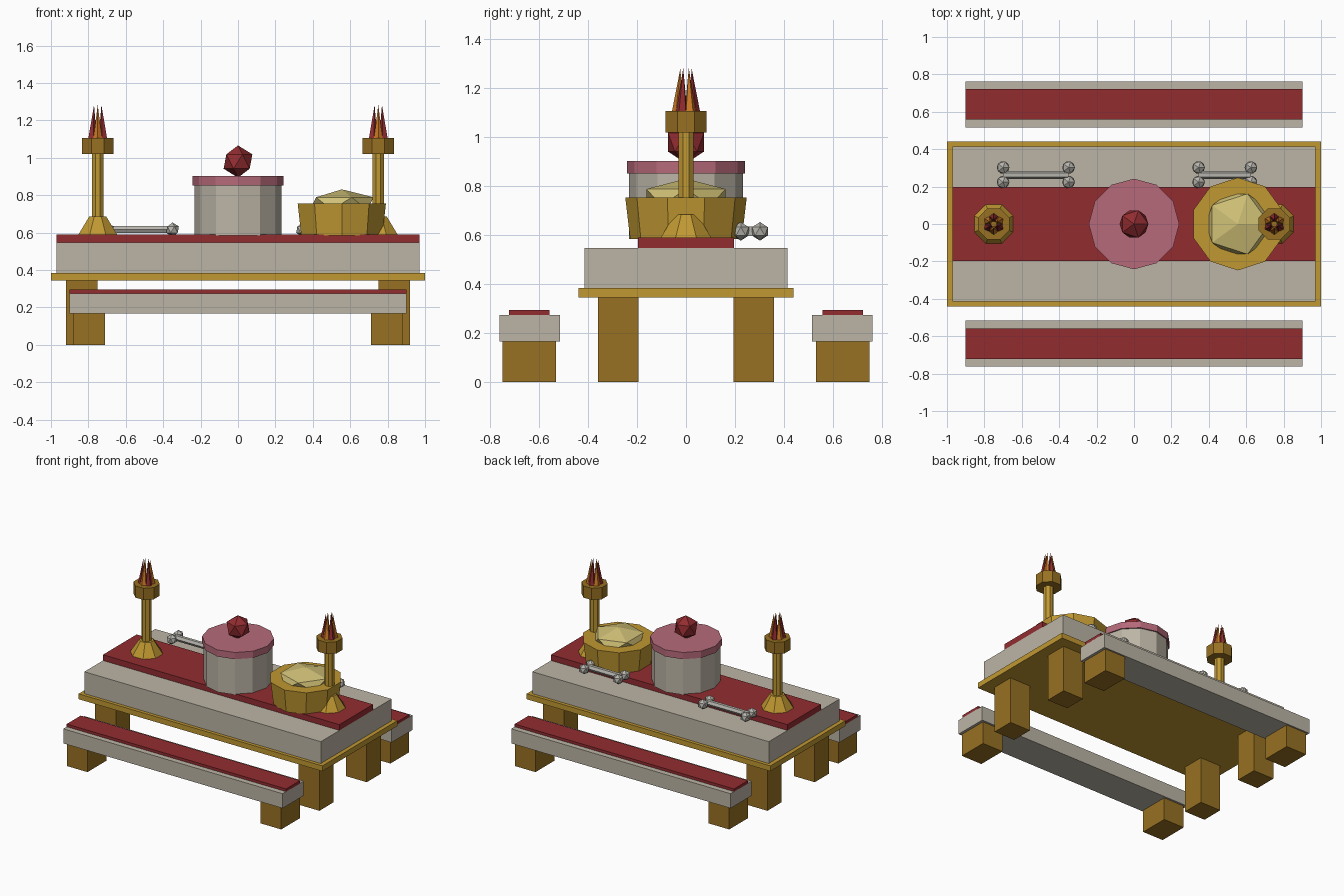
import bpy, math
from mathutils import Vector

old = bpy.data.objects.get("Cube")
if old:
    bpy.data.objects.remove(old, do_unlink=True)


def material(name, rgb):
    # sRGB 0-255 to linear
    lin = [((c / 255 + 0.055) / 1.055) ** 2.4 for c in rgb]
    m = bpy.data.materials.new(name)
    m.use_nodes = True
    m.diffuse_color = (*lin, 1)
    m.node_tree.nodes["Principled BSDF"].inputs["Base Color"].default_value = (*lin, 1)
    return m


RED = material("deep red", (146, 44, 48))
STONE = material("pale stone", (188, 181, 166))
GOLD = material("gold", (192, 152, 50))
BROWN = material("golden brown", (152, 113, 34))
PINK = material("dusty pink", (182, 106, 122))
CREAM = material("pale cream", (208, 192, 118))
ORANGE = material("flame orange", (205, 122, 36))
BONE = material("bone grey", (182, 180, 172))


def finish(name, mat):
    ob = bpy.context.object
    ob.name = name
    ob.data.materials.clear()
    ob.data.materials.append(mat)
    return ob


def box(name, mat, x, y, z):
    """Box from (min, max) pairs."""
    bpy.ops.mesh.primitive_cube_add(size=1, location=[sum(p) / 2 for p in (x, y, z)])
    ob = finish(name, mat)
    ob.scale = [p[1] - p[0] for p in (x, y, z)]
    return ob


def frustum(name, mat, x, y, z, r1, r2, sides, turn=0):
    """Tapered prism between the two heights in z."""
    bpy.ops.mesh.primitive_cone_add(vertices=sides, radius1=r1, radius2=r2, depth=z[1] - z[0],
                                    location=(x, y, sum(z) / 2), rotation=(0, 0, turn))
    return finish(name, mat)


def gem(name, mat, loc, r, flat=1):
    bpy.ops.mesh.primitive_ico_sphere_add(subdivisions=1, radius=r, location=loc)
    ob = finish(name, mat)
    ob.scale.z = flat
    return ob


# Table: legs, rim, slab and runner
for sx in (-1, 1):
    for sy in (-1, 1):
        box("table_leg", BROWN, sorted((sx * 0.75, sx * 0.92)), sorted((sy * 0.195, sy * 0.36)), (0, 0.345))
box("table_rim", GOLD, (-1, 1), (-0.44, 0.44), (0.345, 0.385))
box("table_slab", STONE, (-0.97, 0.97), (-0.415, 0.415), (0.385, 0.547))
box("table_runner", RED, (-0.97, 0.97), (-0.197, 0.197), (0.545, 0.59))

# Benches on both long sides
for sy in (-1, 1):
    for sx in (-1, 1):
        box("bench_leg", BROWN, sorted((sx * 0.71, sx * 0.88)), sorted((sy * 0.53, sy * 0.75)), (0, 0.17))
    box("bench_seat", STONE, (-0.9, 0.9), sorted((sy * 0.515, sy * 0.762)), (0.167, 0.275))
    box("bench_cushion", RED, (-0.9, 0.9), sorted((sy * 0.558, sy * 0.722)), (0.273, 0.295))

# Lidded pot
frustum("pot_body", STONE, 0, 0, (0.585, 0.855), 0.233, 0.233, 12)
frustum("pot_lid", PINK, 0, 0, (0.853, 0.903), 0.242, 0.242, 12)
gem("pot_knob", RED, (0, 0, 0.98), 0.086)

# Bowl with a mound of food
frustum("bowl", GOLD, 0.555, 0, (0.585, 0.755), 0.228, 0.248, 10)
gem("bowl_food", CREAM, (0.555, 0, 0.755), 0.19, 0.4)

# Candlesticks
for x in (-0.75, 0.75):
    eighth = math.pi / 8
    frustum("candle_base", GOLD, x, 0, (0.588, 0.685), 0.113, 0.05, 8, eighth)
    frustum("candle_stem", GOLD, x, 0, (0.68, 1.03), 0.034, 0.034, 8, eighth)
    frustum("candle_cup", BROWN, x, 0, (1.02, 1.107), 0.09, 0.09, 8, eighth)
    # Ring of flames leaning slightly inward
    for i in range(6):
        a = math.tau * i / 6 + math.pi / 6
        out = Vector((math.cos(a), math.sin(a), 0))
        mat = RED if i % 2 else ORANGE
        ob = frustum("flame", mat, x + out.x * 0.028, out.y * 0.028, (1.105, 1.283), 0.024, 0, 5, a)
        lean = Vector((-out.x * 0.06, -out.y * 0.06, 1))
        ob.rotation_euler = lean.to_track_quat('Z', 'Y').to_euler()

# Bones lying at the back of the table
for x1, x2 in ((-0.7, -0.35), (0.345, 0.625)):
    bpy.ops.mesh.primitive_cylinder_add(vertices=6, radius=0.022, depth=x2 - x1,
                                        location=((x1 + x2) / 2, 0.262, 0.617),
                                        rotation=(0, math.pi / 2, 0))
    finish("bone_shaft", BONE)
    for x in (x1, x2):
        for y in (0.224, 0.302):
            gem("bone_knob", BONE, (x, y, 0.616), 0.038)
